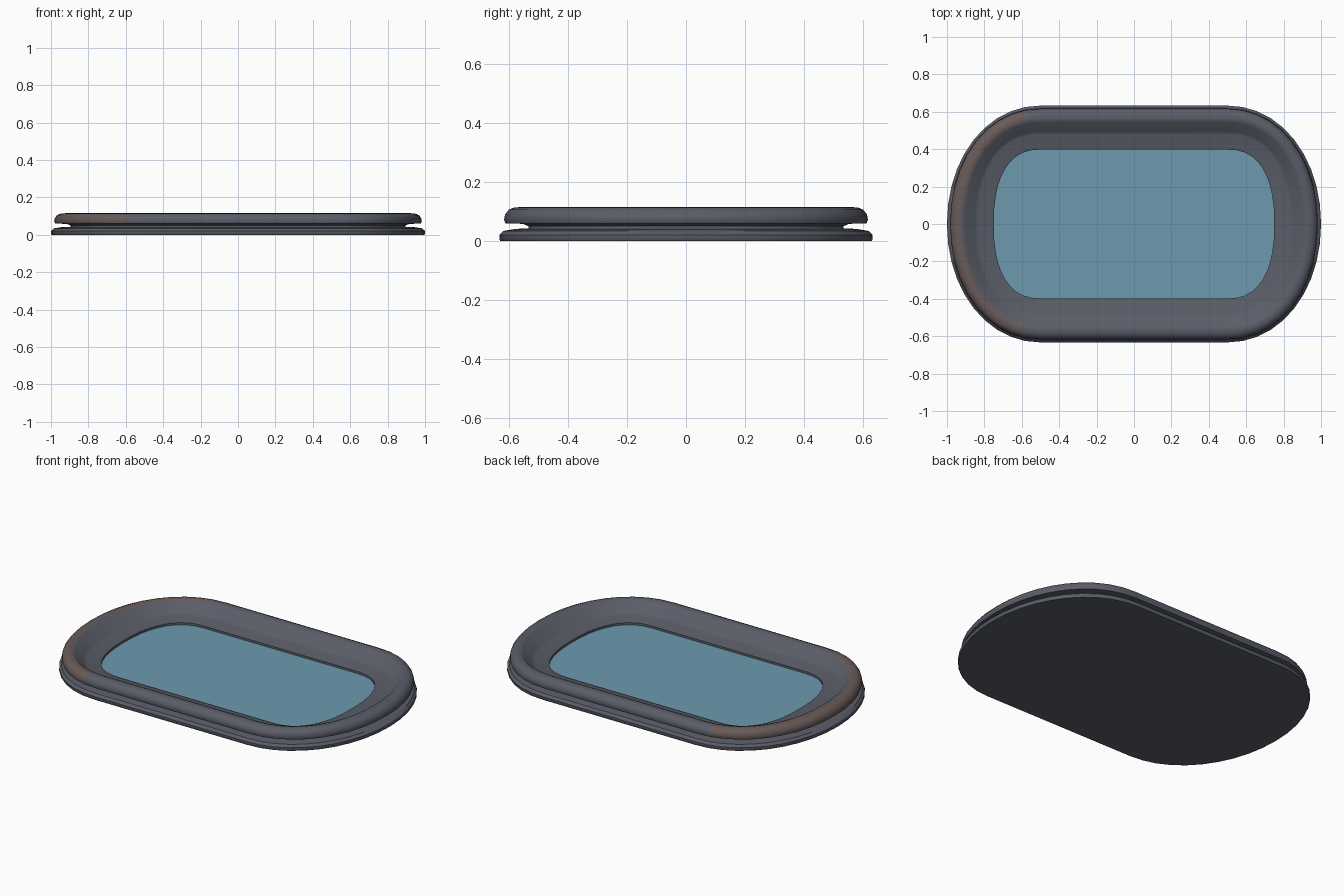
import bpy, bmesh, math

if "Cube" in bpy.data.objects:
    bpy.data.objects.remove(bpy.data.objects["Cube"])

def mat(name, c):
    m = bpy.data.materials.new(name)
    m.diffuse_color = (*c, 1)
    m.use_nodes = True
    m.node_tree.nodes["Principled BSDF"].inputs["Base Color"].default_value = m.diffuse_color
    return m

grey = mat("frame grey", (0.102, 0.109, 0.138))
brown = mat("worn brown", (0.135, 0.105, 0.10))
glass = mat("window blue", (0.15, 0.325, 0.425))

N = 20  # segments per rounded end

def outline(d):
    """Oblong with straight long sides, inset by d; inner loops get squarer ends."""
    a, b, pts = 0.5 - d, 0.633 - d * 0.94, []
    e = 2 / (2.05 + 1.4 * d)
    for s in (1, -1):
        for i in range(N + 1):
            t = -math.pi / 2 + math.pi * i / N
            c, k = max(math.cos(t), 0.0), math.sin(t)
            pts.append((s * (0.5 + a * c ** e), s * b * math.copysign(abs(k) ** e, k)))
    return pts

def sweep(name, profile, mats, cap_first=False, cap_last=False, closed=False):
    bm = bmesh.new()
    loops = [[bm.verts.new((x, y, z)) for x, y in outline(d)] for d, z in profile]
    pairs = list(zip(loops, loops[1:]))
    if closed:
        pairs.append((loops[-1], loops[0]))
    for p, q in pairs:
        n = len(p)
        for i in range(n):
            j = (i + 1) % n
            bm.faces.new((p[i], p[j], q[j], q[i]))
    if cap_first:
        bm.faces.new(loops[0][::-1])
    if cap_last:
        bm.faces.new(loops[-1])
    bmesh.ops.recalc_face_normals(bm, faces=bm.faces)
    me = bpy.data.meshes.new(name)
    bm.to_mesh(me)
    bm.free()
    for m in mats:
        me.materials.append(m)
    ob = bpy.data.objects.new(name, me)
    bpy.context.collection.objects.link(ob)
    bpy.context.view_layer.objects.active = ob
    bpy.ops.object.select_all(action='DESELECT')
    ob.select_set(True)
    bpy.ops.object.shade_smooth_by_angle(angle=math.radians(35))
    return ob

# Back plate: flat underside, chamfered rim, hollowed under the window
sweep("back_plate", [(0.004, 0), (0, 0.006), (0, 0.020), (0.015, 0.034),
                     (0.06, 0.041), (0.12, 0.043), (0.13, 0.015)], [grey], True, True)

# Raised frame with neck, overhanging lip, rounded crest and recessed ledge
frame = sweep("frame_ring", [(0.105, 0.03), (0.105, 0.050), (0.085, 0.058), (0.022, 0.060),
                             (0.017, 0.072), (0.021, 0.090), (0.034, 0.106),
                             (0.052, 0.113), (0.075, 0.115), (0.096, 0.109),
                             (0.148, 0.058), (0.165, 0.052), (0.235, 0.049),
                             (0.25, 0.044), (0.25, 0.02)], [grey, brown], closed=True)

# Worn tint on the left end of the lip and crest
for p in frame.data.polygons:
    c = p.center
    if c.x < -0.58 and c.z > 0.061:
        r = math.hypot((c.x + 0.5) / 0.5, c.y / 0.633)
        if r > 0.83:
            p.material_index = 1

# Window pane, sunk below the ledge
sweep("window_pane", [(0.245, 0.022), (0.245, 0.031)], [glass], True, True)
